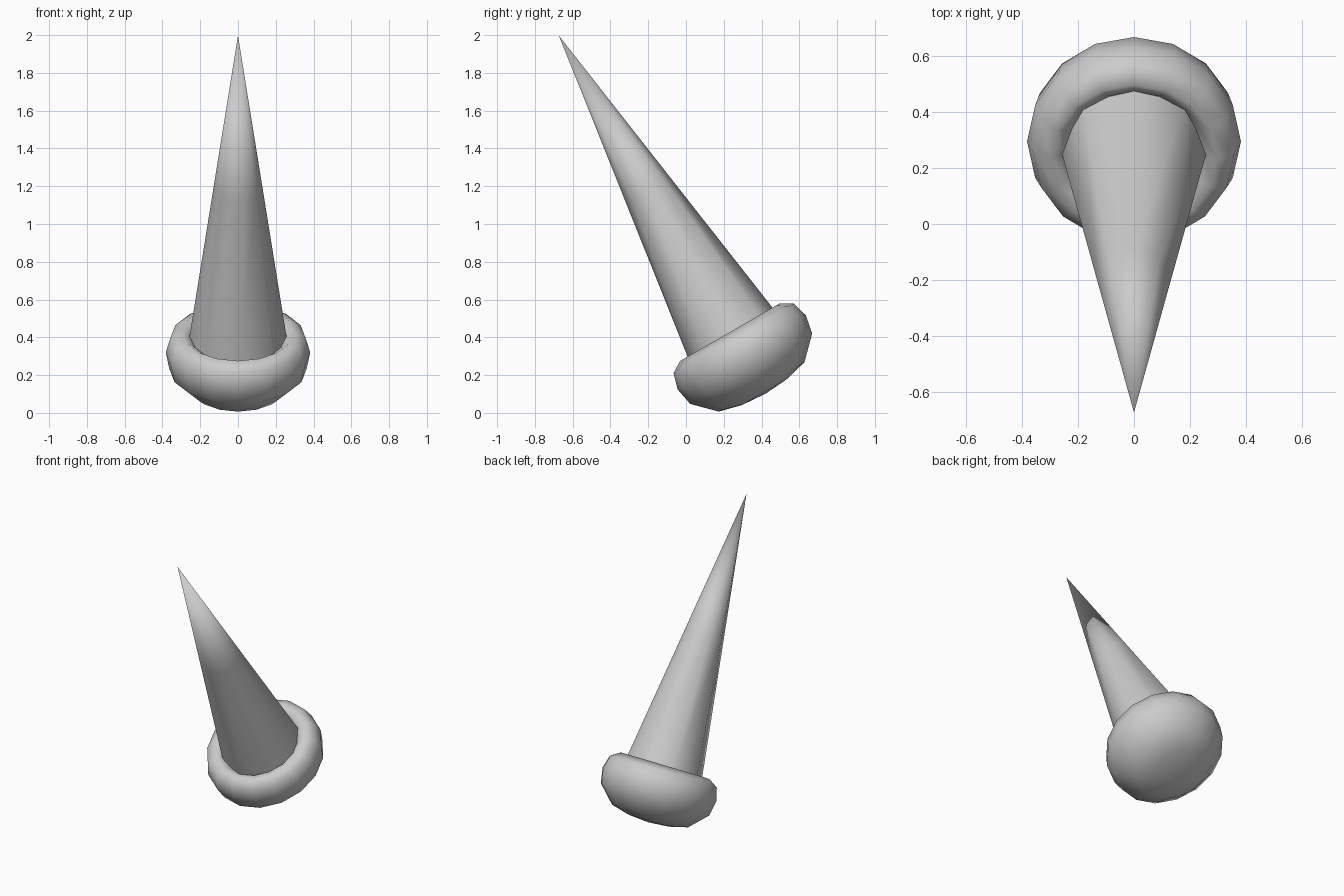
import bpy, bmesh
from math import sin, cos, pi, radians

if "Cube" in bpy.data.objects:
    bpy.data.objects.remove(bpy.data.objects["Cube"])

TILT = radians(30)
BASE = (0, 0.36, 0.208)


def lathe(name, profile, sides, scale_x=1.0):
    """Revolve (radius, height) points around local z; radius 0 makes a pole."""
    bm = bmesh.new()
    rings = []
    for r, h in profile:
        if r == 0:
            rings.append([bm.verts.new((0, 0, h))] * sides)
        else:
            rings.append([bm.verts.new((r * cos(2 * pi * i / sides) * scale_x,
                                        r * sin(2 * pi * i / sides), h))
                          for i in range(sides)])
    for a, b in zip(rings, rings[1:]):
        for i in range(sides):
            j = (i + 1) % sides
            bm.faces.new(list(dict.fromkeys((a[i], a[j], b[j], b[i]))))
    bmesh.ops.recalc_face_normals(bm, faces=bm.faces)
    me = bpy.data.meshes.new(name)
    bm.to_mesh(me)
    bm.free()
    me.shade_smooth()
    ob = bpy.data.objects.new(name, me)
    ob.location = BASE
    ob.rotation_euler = (TILT, 0, 0)
    bpy.context.collection.objects.link(ob)
    return ob


# rounded cushion-like socket with a shallow domed underside and rolled rim
lathe("socket", [(0, -0.123), (0.14, -0.112), (0.262, -0.081), (0.373, 0.03),
                 (0.392, 0.13), (0.368, 0.215), (0.305, 0.254),
                 (0.262, 0.225), (0.22, 0.17), (0, 0.15)], 16, 0.975)

# long eight-sided spike seated in the socket
spike = lathe("spike", [(0, 0.18), (0.27, 0.18), (0.135, 1.123), (0, 2.067)], 8, 0.975)
for e in spike.data.edges:
    a, b = (spike.data.vertices[v].co for v in e.vertices)
    if a.z < 0.2 and b.z < 0.2:
        e.use_edge_sharp = True
